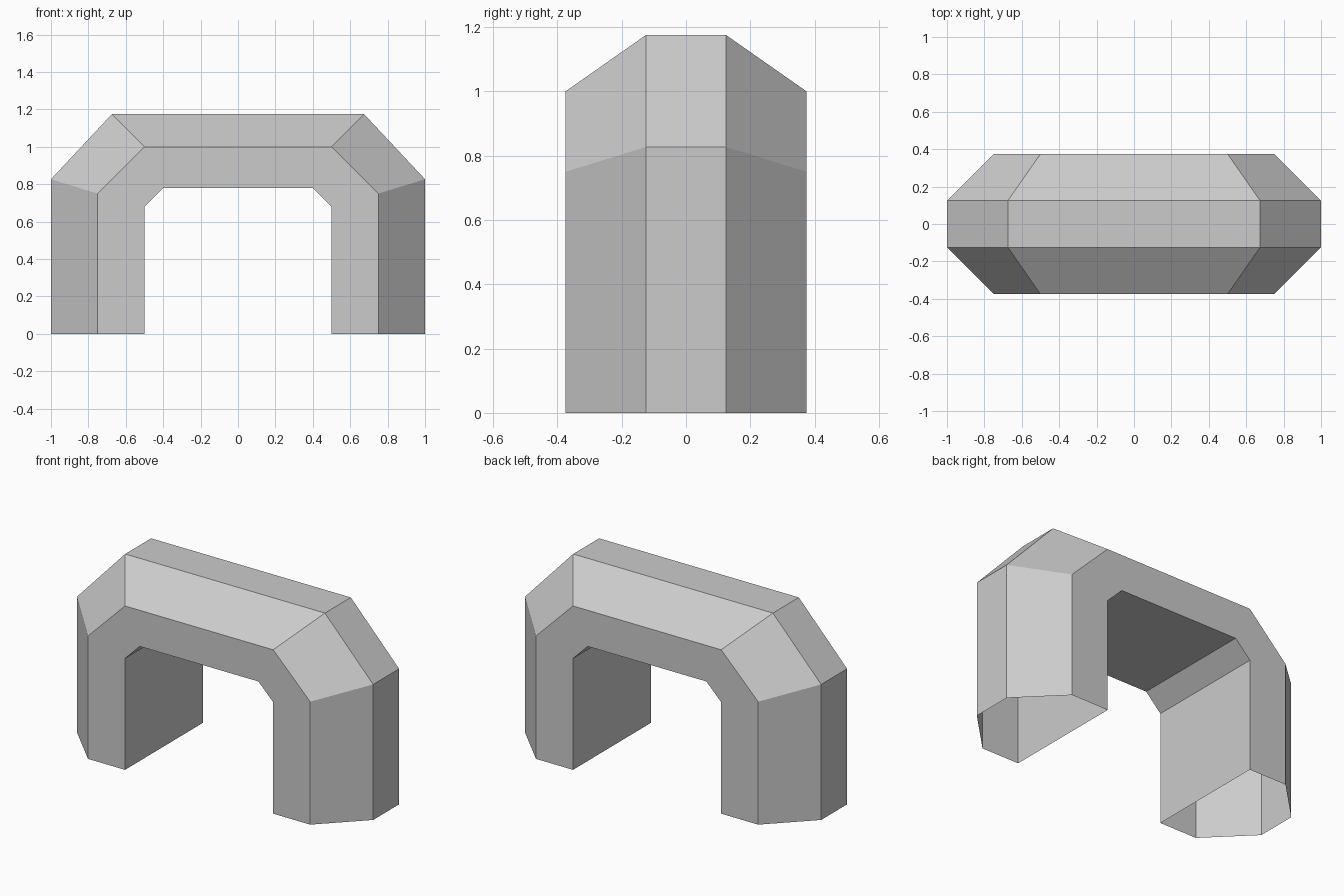
import bpy
import bmesh

if "Cube" in bpy.data.objects:
    bpy.data.objects.remove(bpy.data.objects["Cube"])

# Right-hand half of each rail of the arch, from the foot up: (x, z)
outer = [(1.0, 0.0), (1.0, 0.827), (0.674, 1.175)]
shoulder = [(0.75, 0.0), (0.75, 0.75), (0.5, 1.0)]
inner = [(0.5, 0.0), (0.5, 0.68), (0.4, 0.78)]

# Hexagonal cross-section: each rail with its depth, going round
section = [(outer, -0.125), (shoulder, -0.375), (inner, -0.375),
           (inner, 0.375), (shoulder, 0.375), (outer, 0.125)]

bm = bmesh.new()


def make_rail(half, y):
    """Mirror the half rail to run from the right foot to the left foot."""
    path = half + [(-x, z) for x, z in reversed(half)]
    return [bm.verts.new((x, y, z)) for x, z in path]


# Skin neighbouring rails; the feet stay open and hollow
rails = [make_rail(half, y) for half, y in section]
for i, a in enumerate(rails):
    b = rails[(i + 1) % len(rails)]
    for j in range(len(a) - 1):
        bm.faces.new((a[j], a[j + 1], b[j + 1], b[j]))
bmesh.ops.recalc_face_normals(bm, faces=bm.faces[:])

# Arch object
mesh = bpy.data.meshes.new("arch")
bm.to_mesh(mesh)
bm.free()
arch = bpy.data.objects.new("arch", mesh)
bpy.context.collection.objects.link(arch)
